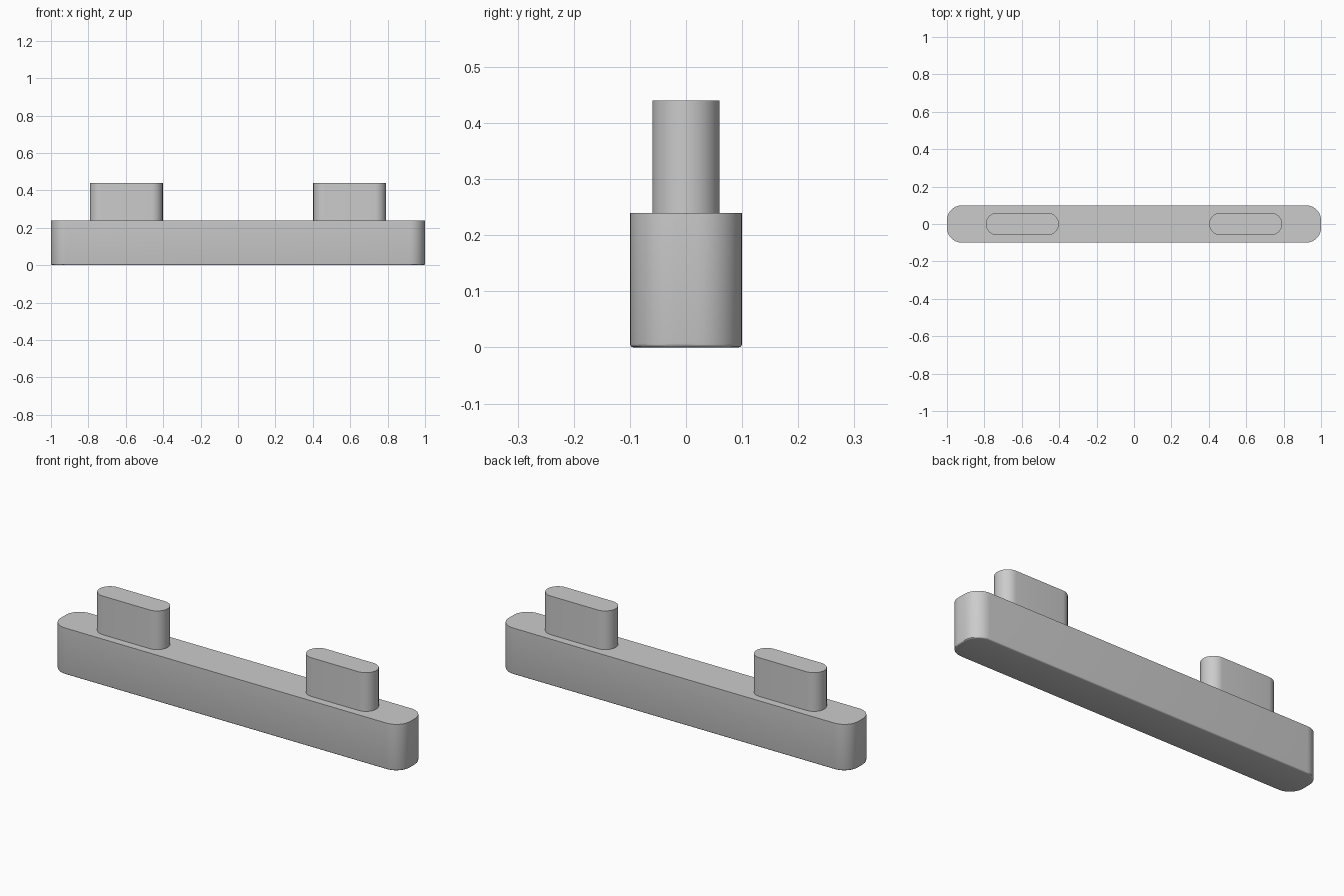
import bpy, bmesh
from math import cos, sin, pi

cube = bpy.data.objects.get("Cube")
if cube:
    bpy.data.objects.remove(cube, do_unlink=True)

grey = bpy.data.materials.new("plain grey")
grey.use_nodes = True
colour = (0.6, 0.6, 0.6, 1)
grey.diffuse_color = colour
grey.node_tree.nodes["Principled BSDF"].inputs["Base Color"].default_value = colour


def rounded_block(name, x, length, width, bottom, top, radius, foot=0, steps=10):
    """Extrude a rounded rectangle, with an optional rounded lower edge."""
    bm = bmesh.new()
    ring = []
    for corner, (sx, sy) in enumerate([(1, 1), (-1, 1), (-1, -1), (1, -1)]):
        cx, cy = sx * (length / 2 - radius), sy * (width / 2 - radius)
        for i in range(steps + 1):
            a = (corner + i / steps) * pi / 2
            ring.append(bm.verts.new((x + cx + radius * cos(a), cy + radius * sin(a), bottom)))
    bmesh.ops.remove_doubles(bm, verts=ring, dist=0.0001)
    base = bm.faces.new([v for v in ring if v.is_valid])
    out = bmesh.ops.extrude_face_region(bm, geom=[base], use_keep_orig=True)
    raised = [g for g in out["geom"] if isinstance(g, bmesh.types.BMVert)]
    bmesh.ops.translate(bm, verts=raised, vec=(0, 0, top - bottom))
    bmesh.ops.recalc_face_normals(bm, faces=bm.faces)
    if foot:
        rim = [e for e in bm.edges if all(v.co.z < bottom + 0.001 for v in e.verts)]
        bmesh.ops.bevel(bm, geom=rim, offset=foot, segments=3, profile=0.5, affect='EDGES')
    mesh = bpy.data.meshes.new(name)
    bm.to_mesh(mesh)
    bm.free()
    mesh.materials.append(grey)
    obj = bpy.data.objects.new(name, mesh)
    bpy.context.collection.objects.link(obj)
    bpy.ops.object.select_all(action='DESELECT')
    obj.select_set(True)
    bpy.context.view_layer.objects.active = obj
    bpy.ops.object.shade_smooth_by_angle(angle=pi / 6)


# Long bar with a softened lower edge
rounded_block("bar", 0, 2, 0.2, 0, 0.24, 0.08, foot=0.007)

# Pair of upright pegs
for side, x in (("left", 0.597), ("right", -0.597)):
    rounded_block(side + "_peg", x, 0.39, 0.12, 0.235, 0.44, 0.06)
